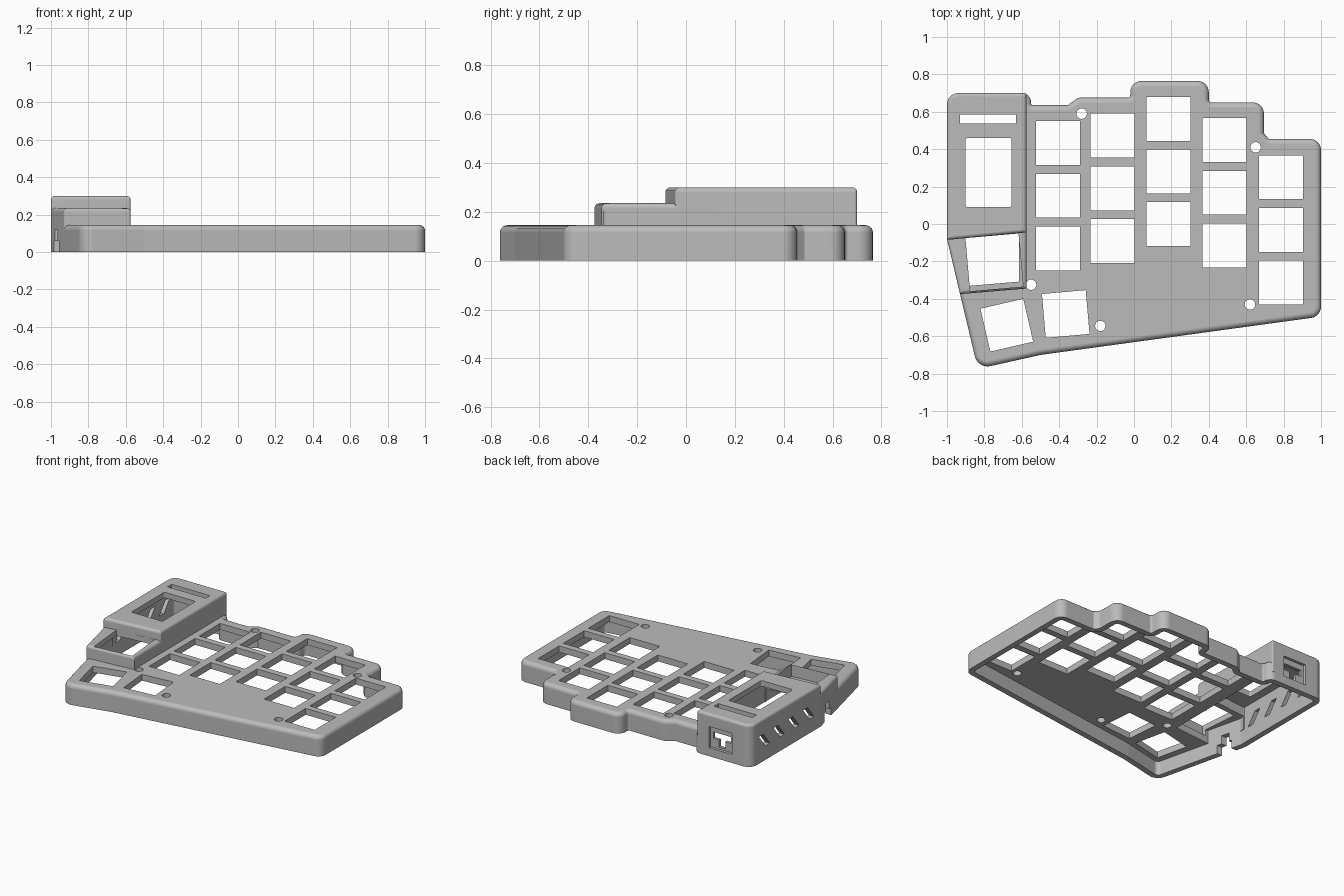
import bpy, bmesh, math
from mathutils import Vector, Matrix

if "Cube" in bpy.data.objects:
    bpy.data.objects.remove(bpy.data.objects["Cube"])

grey = bpy.data.materials.new("case grey")
grey.use_nodes = True
grey.diffuse_color = (0.5, 0.5, 0.5, 1)
grey.node_tree.nodes["Principled BSDF"].inputs["Base Color"].default_value = (0.5, 0.5, 0.5, 1)

WALL = 0.04
CONCAVE = 0.015


def outline(corners, inset=0.0, steps=6):
    """Counterclockwise (x, y, radius) corners, moved inwards and filleted."""
    ring, n = [], len(corners)
    pts = [Vector(c[:2]) for c in corners]
    for i, p in enumerate(pts):
        a = (p - pts[i - 1]).normalized()
        b = (pts[(i + 1) % n] - p).normalized()
        turn = math.atan2(a.cross(b), a.dot(b))
        na, nb = Vector((-a.y, a.x)), Vector((-b.y, b.x))
        q = p + (na + nb) * inset / (1 + na.dot(nb))
        r = corners[i][2]
        r = max(r - inset, 0.002) if turn > 0 else r + inset
        t = r * math.tan(abs(turn) / 2)
        side = 1 if turn > 0 else -1
        centre = q - a * t + na * r * side
        start = -na * r * side
        for k in range(steps + 1):
            ring.append(centre + Matrix.Rotation(turn * k / steps, 2) @ start)
    return ring


def loft(bm, rings):
    """Closed solid through matching (points, z) rings."""
    loops = [[bm.verts.new((p.x, p.y, z)) for p in pts] for pts, z in rings]
    n = len(loops[0])
    for lo, hi in zip(loops, loops[1:]):
        for i in range(n):
            j = (i + 1) % n
            bm.faces.new((lo[i], lo[j], hi[j], hi[i]))
    bm.faces.new(loops[0][::-1])
    bm.faces.new(loops[-1])


def make(name, bm):
    bmesh.ops.recalc_face_normals(bm, faces=bm.faces)
    mesh = bpy.data.meshes.new(name)
    bm.to_mesh(mesh)
    bm.free()
    mesh.materials.append(grey)
    ob = bpy.data.objects.new(name, mesh)
    bpy.context.collection.objects.link(ob)
    return ob


def shell(name, corners, z0, z1, edge):
    """Prism with a rounded top edge."""
    rings = [(outline(corners), z0)]
    for k in range(6):
        a = math.pi / 2 * k / 5
        rings.append((outline(corners, edge * (1 - math.cos(a))), z1 - edge + edge * math.sin(a)))
    bm = bmesh.new()
    loft(bm, rings)
    return make(name, bm)


def cavity(name, corners, top):
    ring = outline(corners, WALL)
    bm = bmesh.new()
    loft(bm, [(ring, -0.1), (ring, top)])
    return make(name, bm)


def box(bm, x0, x1, y0, y1, z0, z1):
    m = Matrix.Translation(((x0 + x1) / 2, (y0 + y1) / 2, (z0 + z1) / 2))
    m = m @ Matrix.Diagonal((x1 - x0, y1 - y0, z1 - z0, 1))
    return bmesh.ops.create_cube(bm, size=1, matrix=m)["verts"]


# Main tray, controller housing and raised thumb housing
R = 0.06
tray = [(-1, -0.08, 0.01), (-0.835, -0.775, 0.07), (-0.5, -0.7, 0.1), (1, -0.495, R), (1, 0.455, R),
        (0.72, 0.455, 0.01), (0.695, 0.485, 0.01), (0.695, 0.65, R), (0.4, 0.65, CONCAVE),
        (0.4, 0.765, R), (-0.02, 0.765, R), (-0.02, 0.675, CONCAVE), (-0.3, 0.675, 0.03),
        (-0.355, 0.635, 0.01), (-0.55, 0.635, 0.01), (-0.55, 0.7, 0.05), (-1, 0.7, R)]
tall = [(-1, -0.085, 0.01), (-0.575, -0.045, 0.01), (-0.575, 0.7, 0.01), (-1, 0.7, R)]
step = [(-1, -0.08, 0.01), (-0.93, -0.375, 0.01), (-0.575, -0.345, 0.01),
        (-0.575, -0.02, 0.01), (-0.65, 0.2, 0.01), (-0.95, 0.2, 0.01)]

case = shell("keyboard_case", tray, 0, 0.145, 0.03)
joins = [shell("controller_housing", tall, 0.06, 0.3, 0.02),
         shell("thumb_housing", step, 0.06, 0.235, 0.02)]
cuts = [cavity("tray_cavity", tray, 0.1), cavity("tall_cavity", tall, 0.26),
        cavity("step_cavity", step, 0.195)]

# Key openings: five staggered columns and three turned thumb keys
KEY, PITCH = 0.235, 0.281
bm = bmesh.new()
for x, y in ((-0.407, 0.432), (-0.115, 0.472), (0.185, 0.562), (0.485, 0.448), (0.785, 0.25)):
    for row in range(3):
        cy = y - row * PITCH
        box(bm, x - KEY / 2, x + KEY / 2, cy - KEY / 2, cy + KEY / 2, 0.05, 0.2)
for x, y, size, turn, z in ((-0.365, -0.481, KEY, 5, 0.05), (-0.68, -0.541, KEY, 13, 0.05),
                            (-0.747, -0.205, 0.285, 5, 0.15)):
    h = size / 2
    verts = box(bm, -h, h, -h, h, z, z + 0.15)
    bmesh.ops.transform(bm, verts=verts, matrix=Matrix.Translation((x, y, 0)) @ Matrix.Rotation(math.radians(turn), 4, 'Z'))

# Screw holes
for x, y in ((-0.28, 0.59), (0.65, 0.41), (-0.55, -0.325), (0.62, -0.43), (-0.18, -0.545)):
    bmesh.ops.create_cone(bm, cap_ends=True, segments=24, radius1=0.028, radius2=0.028, depth=0.15,
                          matrix=Matrix.Translation((x, y, 0.13)))

# Screen window and long slot on the housing top
box(bm, -0.93, -0.63, 0.538, 0.585, 0.2, 0.4)
window = outline([(-0.9, 0.09, 0.012), (-0.655, 0.09, 0.012), (-0.655, 0.46, 0.012), (-0.9, 0.46, 0.012)])
loft(bm, [(window, 0.2), (window, 0.4)])

# Slanted vents in the outer side wall
for i in range(4):
    y = 0.55 - i * 0.165
    for v in box(bm, -1.1, -0.93, y - 0.025, y + 0.025, 0.1, 0.19):
        v.co.y += 0.035 * (1 if v.co.z > 0.15 else -1)
cuts.append(make("openings", bm))

# Cable port: shallow recess with a slot and stem through the wall
for part, dims in (("port_recess", (-0.85, -0.67, 0.68, 0.8, 0.06, 0.21)),
                   ("port_slot", (-0.83, -0.69, 0.6, 0.8, 0.125, 0.17)),
                   ("port_stem", (-0.785, -0.735, 0.6, 0.8, 0.075, 0.15)),
                   ("side_notch_low", (-1.1, -0.88, -0.26, -0.15, -0.1, 0.06)),
                   ("side_notch_high", (-1.1, -0.88, -0.225, -0.17, -0.1, 0.12))):
    bm = bmesh.new()
    box(bm, *dims)
    cuts.append(make(part, bm))

# Combine the housings, hollow them and cut every opening
for operation, helpers in (('UNION', joins), ('DIFFERENCE', cuts)):
    for helper in helpers:
        helper.hide_render = True
        mod = case.modifiers.new(helper.name, 'BOOLEAN')
        mod.operation, mod.object, mod.solver = operation, helper, 'EXACT'
bpy.context.view_layer.update()
result = bpy.data.meshes.new_from_object(case.evaluated_get(bpy.context.evaluated_depsgraph_get()))
case.modifiers.clear()
case.data = result
for helper in joins + cuts:
    bpy.data.objects.remove(helper)

# Smooth the fillets and keep the flat faces flat
bpy.ops.object.select_all(action='DESELECT')
case.select_set(True)
bpy.context.view_layer.objects.active = case
bpy.ops.object.shade_smooth_by_angle(angle=math.radians(30))
weighted = case.modifiers.new("Weighted normals", 'WEIGHTED_NORMAL')
weighted.keep_sharp = True
